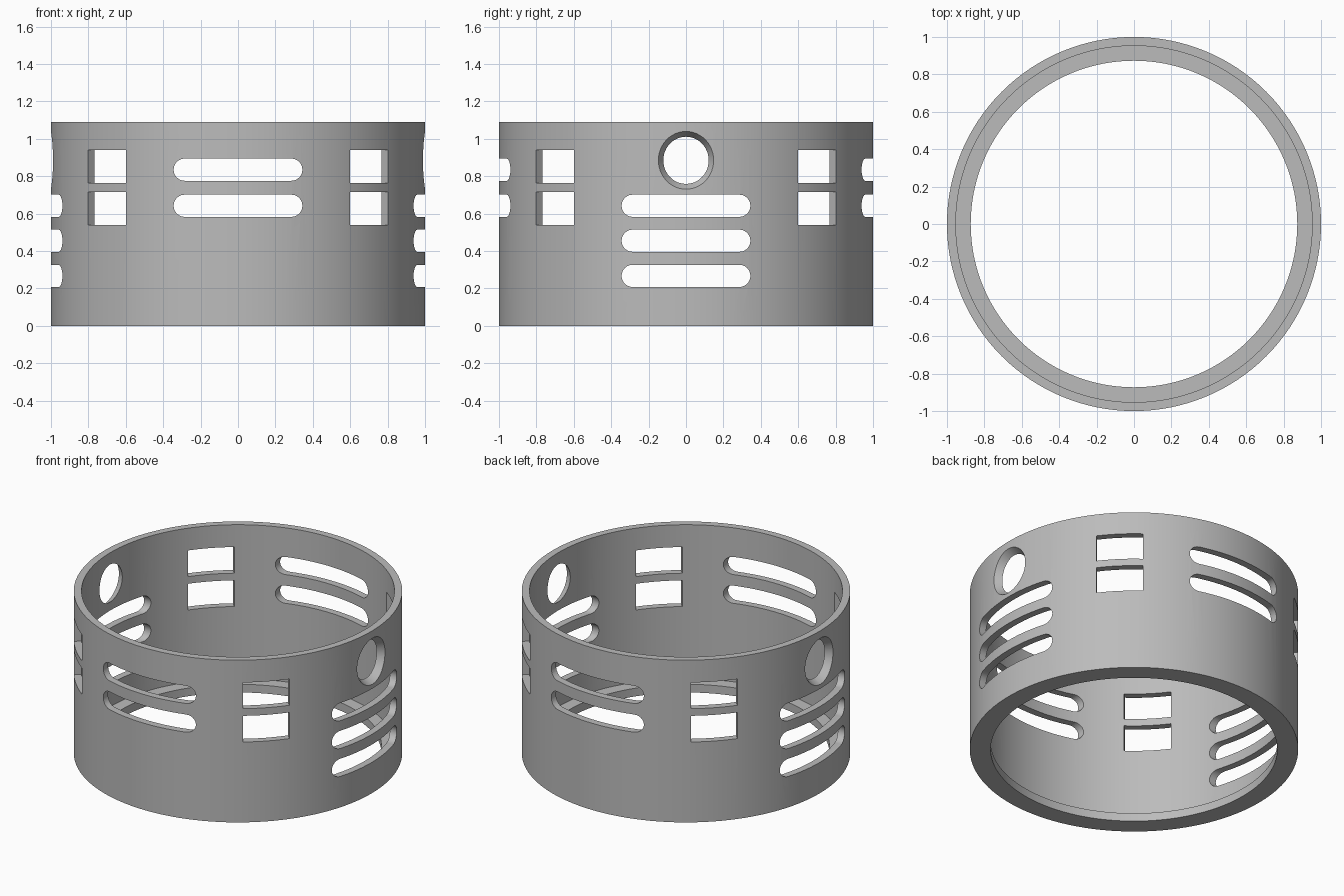
import bpy, bmesh, math
from mathutils import Matrix, Vector

cube = bpy.data.objects.get("Cube")
if cube:
    bpy.data.objects.remove(cube, do_unlink=True)

SEGMENTS = 128
HEIGHT = 1.09

grey = bpy.data.materials.new("plain grey")
grey.use_nodes = True
COLOUR = (0.5, 0.5, 0.5, 1)
grey.diffuse_color = COLOUR
grey.node_tree.nodes["Principled BSDF"].inputs["Base Color"].default_value = COLOUR


def make_object(name, bm):
    bmesh.ops.recalc_face_normals(bm, faces=bm.faces)
    mesh = bpy.data.meshes.new(name)
    bm.to_mesh(mesh)
    bm.free()
    mesh.materials.append(grey)
    obj = bpy.data.objects.new(name, mesh)
    bpy.context.collection.objects.link(obj)
    return obj


def slot(half_length, radius, steps=12):
    """Outline of a slot with round ends; zero length gives a circle."""
    points = []
    for side in (1, -1):
        for i in range(steps + 1):
            a = -math.pi / 2 + math.pi * i / steps
            points.append((side * (half_length + radius * math.cos(a)), side * radius * math.sin(a)))
    return points


def circle(steps=48):
    return [(math.cos(2 * math.pi * i / steps), math.sin(2 * math.pi * i / steps)) for i in range(steps)]


def rectangle(w, h):
    return [(-w, -h), (w, -h), (w, h), (-w, h)]


def add_cutter(bm, outline, angle, z, near=1.0, far=1.0):
    """Prism through the wall, pointing outwards at the given angle."""
    turn = Matrix.Rotation(math.radians(angle), 3, 'Z')
    rings = [[bm.verts.new(turn @ Vector((dist, u * s, z + v * s))) for u, v in outline]
             for dist, s in ((0.85, near), (1.1, far))]
    n = len(outline)
    for i in range(n):
        j = (i + 1) % n
        bm.faces.new((rings[0][i], rings[0][j], rings[1][j], rings[1][i]))
    for ring in rings:
        bm.faces.new(ring)


# Ring wall with a short inner lip at the bottom
bm = bmesh.new()
profile = [(0.873, 0), (1, 0), (1, HEIGHT), (0.953, HEIGHT), (0.953, 0.055), (0.873, 0.055)]
verts = [bm.verts.new((r, 0, z)) for r, z in profile]
edges = [bm.edges.new((verts[i - 1], verts[i])) for i in range(len(verts))]
bmesh.ops.spin(bm, geom=verts + edges, cent=(0, 0, 0), axis=(0, 0, 1),
               angle=2 * math.pi, steps=SEGMENTS, use_merge=True)
bmesh.ops.remove_doubles(bm, verts=bm.verts, dist=1e-5)
ring = make_object("vented_ring", bm)

# Openings, repeated on opposite sides
bm = bmesh.new()
long_slot = slot(0.285, 0.0595)
for half_turn in (0, 180):
    for z in (0.642, 0.455, 0.267):
        add_cutter(bm, long_slot, half_turn, z)
    add_cutter(bm, circle(), half_turn, 0.885, near=0.064, far=0.215)
    for z in (0.835, 0.642):
        add_cutter(bm, long_slot, half_turn + 90, z)
    for corner in (45, 135):
        for z in (0.852, 0.628):
            add_cutter(bm, rectangle(0.143, 0.088), half_turn + corner, z)
cutter = make_object("opening_cutters", bm)
cutter.hide_render = True

# Cut the openings, then discard the cutter
cut = ring.modifiers.new("openings", 'BOOLEAN')
cut.operation = 'DIFFERENCE'
cut.solver = 'EXACT'
cut.object = cutter
bpy.ops.object.select_all(action='DESELECT')
bpy.context.view_layer.objects.active = ring
ring.select_set(True)
bpy.ops.object.modifier_apply(modifier=cut.name)
bpy.data.objects.remove(cutter, do_unlink=True)
bpy.ops.object.shade_smooth_by_angle(angle=math.radians(30))
